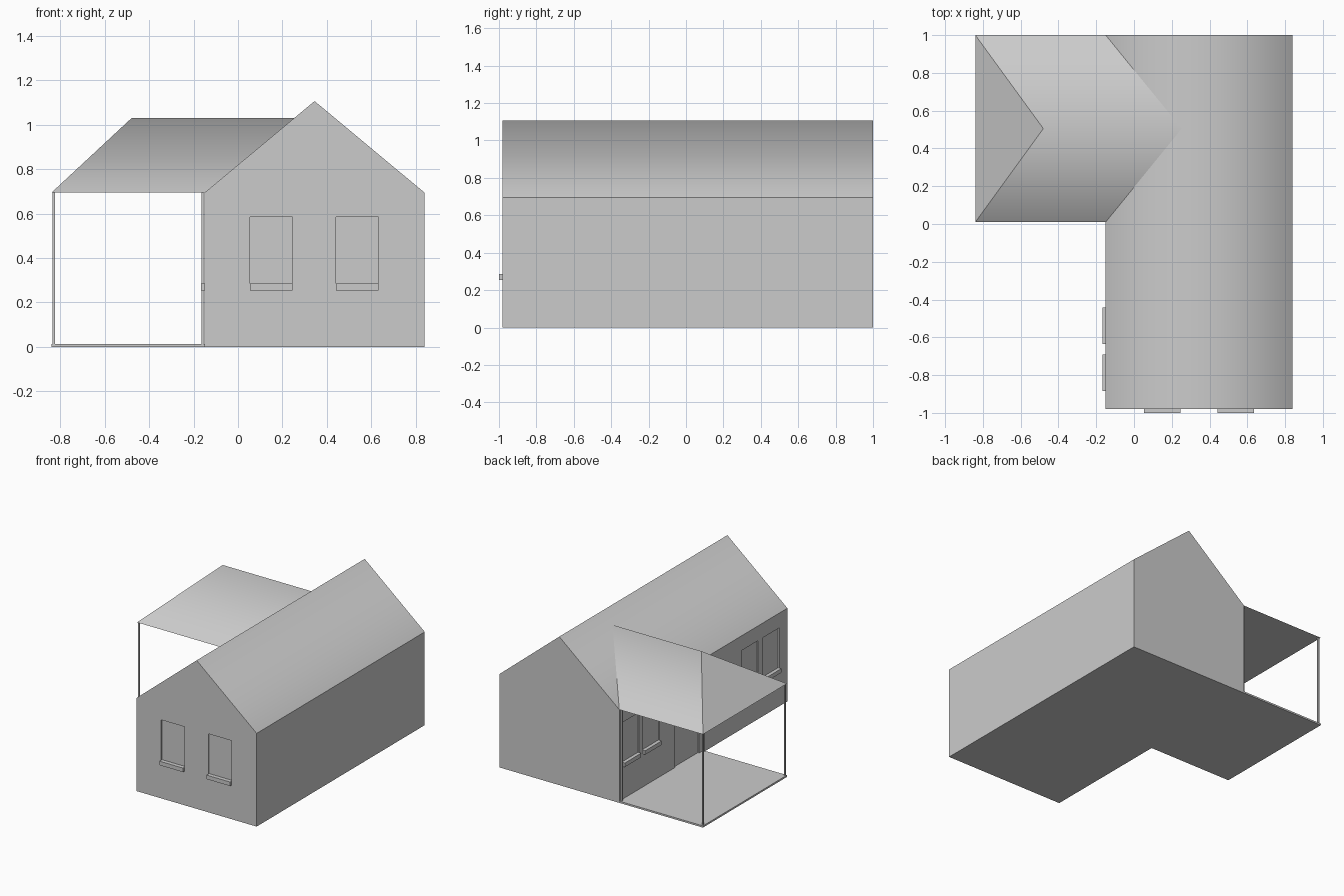
import bpy, bmesh

cube = bpy.data.objects.get("Cube")
if cube:
    bpy.data.objects.remove(cube, do_unlink=True)

grey = bpy.data.materials.new("plain_grey")
grey.use_nodes = True
COLOUR = (0.6, 0.6, 0.6, 1)
grey.diffuse_color = COLOUR
grey.node_tree.nodes["Principled BSDF"].inputs["Base Color"].default_value = COLOUR

# Main plan sizes
WEST, EAST, FRONT, BACK = -0.15, 0.84, -0.98, 1.0
PORCH_X, PORCH_Y = -0.84, 0.01
EAVE, RIDGE, PORCH_RIDGE = 0.695, 1.107, 1.03
FLOOR = 0.013
MID_X, MID_Y = (WEST + EAST) / 2, (PORCH_Y + BACK) / 2


def make(name, verts, faces, smooth=()):
    mesh = bpy.data.meshes.new(name)
    mesh.from_pydata(verts, [], faces)
    bm = bmesh.new()
    bm.from_mesh(mesh)
    bmesh.ops.recalc_face_normals(bm, faces=bm.faces)
    bm.faces.ensure_lookup_table()
    for i in smooth:
        bm.faces[i].smooth = True
    bm.to_mesh(mesh)
    bm.free()
    mesh.materials.append(grey)
    obj = bpy.data.objects.new(name, mesh)
    bpy.context.collection.objects.link(obj)
    return obj


def box(name, xs, ys, zs):
    verts = [(x, y, z) for x in xs for y in ys for z in zs]
    faces = [(0, 1, 3, 2), (4, 6, 7, 5), (0, 4, 5, 1),
             (2, 3, 7, 6), (0, 2, 6, 4), (1, 5, 7, 3)]
    return make(name, verts, faces)


# House body
walls = box("house_walls", (WEST, EAST), (FRONT, BACK), (0, EAVE))

# Main gable roof: both slopes share a soft ridge
make("main_roof",
     [(x, y, z) for y in (FRONT, BACK)
      for x, z in ((WEST, EAVE), (MID_X, RIDGE), (EAST, EAVE))],
     [(0, 1, 4, 3), (1, 2, 5, 4), (0, 2, 1), (3, 4, 5), (0, 3, 5, 2)],
     smooth=(0, 1))

# Porch roof: hipped outer end, valleys running into the main slope
meet_x = WEST + (MID_X - WEST) * (PORCH_RIDGE - EAVE) / (RIDGE - EAVE)
make("porch_roof",
     [(PORCH_X, PORCH_Y, EAVE), (WEST, PORCH_Y, EAVE),
      (PORCH_X, BACK, EAVE), (WEST, BACK, EAVE),
      (-0.48, MID_Y, PORCH_RIDGE), (meet_x, MID_Y, PORCH_RIDGE)],
     [(0, 1, 5, 4), (2, 4, 5, 3), (0, 4, 2), (0, 2, 3, 1)],
     smooth=(0, 1))

# Porch floor and corner posts
box("porch_floor", (PORCH_X, WEST), (PORCH_Y, BACK), (0, FLOOR))
for side, x in (("outer", -0.83), ("inner", -0.16)):
    for end, y in (("front", 0.02), ("back", 0.985)):
        box(f"{side}_{end}_post", (x - 0.005, x + 0.005),
            (y - 0.005, y + 0.005), (FLOOR, EAVE))


def recess(name, xs, ys, zs):
    cutter = box(name + "_cutter", xs, ys, zs)
    cutter.hide_render = True
    cutter.hide_viewport = True
    cutter.display_type = 'WIRE'
    cut = walls.modifiers.new(name, 'BOOLEAN')
    cut.operation = 'DIFFERENCE'
    cut.solver = 'EXACT'
    cut.object = cutter


# Windows: shallow recess with a projecting sill below
WIDTH, DEPTH, SILL = 0.193, 0.01, 0.016
SILL_Z, GLASS_Z = (0.255, 0.285), (0.285, 0.585)
for i, x in enumerate((0.053, 0.441)):
    xs = (x, x + WIDTH)
    recess(f"front_window_{i}", xs, (FRONT - 0.05, FRONT + DEPTH), GLASS_Z)
    box(f"front_sill_{i}", xs, (FRONT - SILL - 0.004, FRONT), SILL_Z)
for i, y in enumerate((-0.885, -0.635, 0.525, 0.765)):
    ys = (y, y + WIDTH)
    recess(f"side_window_{i}", (WEST - 0.05, WEST + DEPTH), ys, GLASS_Z)
    box(f"side_sill_{i}", (WEST - SILL, WEST), ys, SILL_Z)

# Porch doorway
recess("porch_door", (WEST - 0.05, WEST + DEPTH), (0.06, 0.345), (FLOOR, 0.585))
